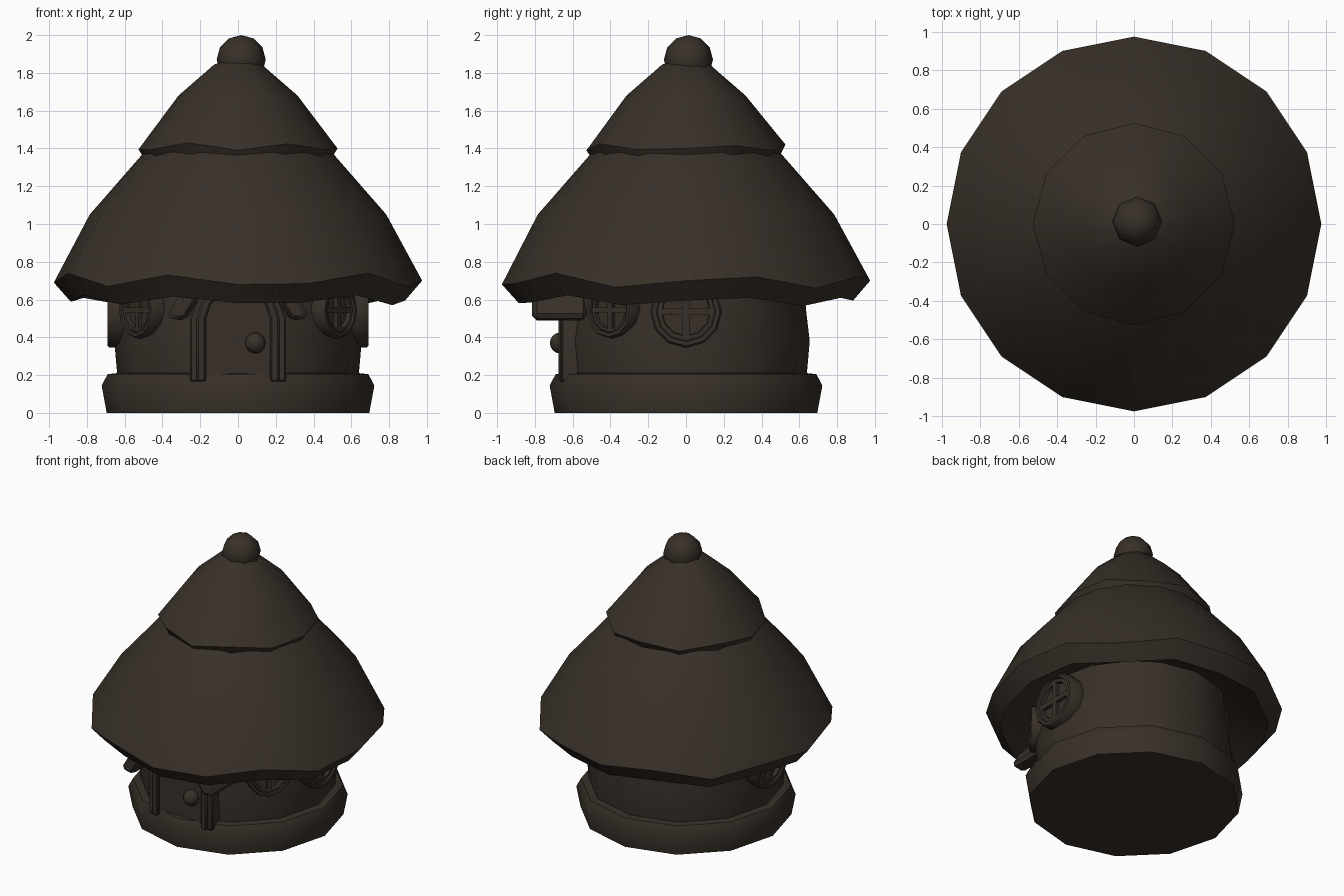
import bpy, bmesh
from math import sin, cos, pi, radians
from mathutils import Matrix, Vector

if "Cube" in bpy.data.objects:
    bpy.data.objects.remove(bpy.data.objects["Cube"])

mat = bpy.data.materials.new("dark_brown")
mat.diffuse_color = (0.04, 0.03, 0.022, 1)
mat.use_nodes = True
mat.node_tree.nodes["Principled BSDF"].inputs["Base Color"].default_value = mat.diffuse_color


def finish(bm, name, angle=40):
    bmesh.ops.recalc_face_normals(bm, faces=bm.faces)
    me = bpy.data.meshes.new(name)
    bm.to_mesh(me)
    bm.free()
    ob = bpy.data.objects.new(name, me)
    bpy.context.collection.objects.link(ob)
    me.materials.append(mat)
    bpy.ops.object.select_all(action='DESELECT')
    ob.select_set(True)
    bpy.context.view_layer.objects.active = ob
    bpy.ops.object.shade_smooth_by_angle(angle=radians(angle))
    return ob


def lathe(bm, profile, sides, wave=None):
    """Spin (radius, z, wave weight) points, starting at the front, and cap both ends."""
    rings = []
    for r, z, w in profile:
        ring = []
        for i in range(sides):
            a = -pi / 2 + 2 * pi * i / sides
            dz = w * wave[i] if wave else 0
            ring.append(bm.verts.new((r * cos(a), r * sin(a), z + dz)))
        rings.append(ring)
    for lo, hi in zip(rings, rings[1:]):
        for i in range(sides):
            j = (i + 1) % sides
            bm.faces.new((lo[i], lo[j], hi[j], hi[i]))
    bm.faces.new(rings[0])
    bm.faces.new(rings[-1])


def box(bm, centre, size):
    bmesh.ops.create_cube(bm, size=1, matrix=Matrix.Translation(centre) @ Matrix.Diagonal((*size, 1)))


def turned(name, profile, sides, wave=None, angle=40):
    bm = bmesh.new()
    lathe(bm, profile, sides, wave)
    return finish(bm, name, angle)


def band(name, inner, outer, y0, y1, bevel=0.0):
    """Arched band between two xz half-paths (x >= 0, ending at x = 0), mirrored."""
    def full(path):
        return path + [(-x, z) for x, z in reversed(path[:-1])]
    bm = bmesh.new()
    rows = []
    for (xi, zi), (xo, zo) in zip(full(inner), full(outer)):
        rows.append([bm.verts.new(p) for p in
                     ((xi, y0, zi), (xo, y0, zo), (xo, y1, zo), (xi, y1, zi))])
    for a, b in zip(rows, rows[1:]):
        for k in range(4):
            m = (k + 1) % 4
            bm.faces.new((a[k], a[m], b[m], b[k]))
    bm.faces.new(rows[0])
    bm.faces.new(rows[-1])
    if bevel:
        bmesh.ops.recalc_face_normals(bm, faces=bm.faces)
        edges = [e for e in bm.edges if e.calc_face_angle(0) > radians(50)]
        bmesh.ops.bevel(bm, geom=edges, offset=bevel, segments=1, affect='EDGES')
    return finish(bm, name)


# Stone footing and bulging round wall
turned("footing", [(0.695, 0, 0), (0.722, 0.145, 0), (0.69, 0.205, 0), (0.60, 0.215, 0)], 12)
turned("wall", [(0.635, 0.15, 0), (0.64, 0.21, 0), (0.655, 0.38, 0), (0.635, 0.55, 0), (0.62, 0.78, 0)], 12)

# Two thatch tiers with uneven eaves
eave = [-.02, -.015, .04, -.035, 0, .02, -.04, .02, 0, .03, -.03, .02, -.01, .04, -.03, .03]
turned("lower_thatch", [(0.60, 0.74, 0), (0.885, 0.595, .7), (0.975, 0.70, 1),
                        (0.785, 1.05, 0), (0.51, 1.365, 0), (0.44, 1.43, 0)], 16, eave, 45)
tier = [-.015, .02, -.01, -.005, .01, -.015, .015, -.01, .02, -.01, -.01, .025]
turned("upper_thatch", [(0.40, 1.38, 0), (0.495, 1.35, .6), (0.527, 1.405, 1),
                        (0.315, 1.68, 0), (0.125, 1.845, 0), (0.05, 1.87, 0)], 12, tier, 45)

# Roof finial
bm = bmesh.new()
bmesh.ops.create_uvsphere(bm, u_segments=8, v_segments=6, radius=0.13,
                          matrix=Matrix.Translation((0.017, 0.013, 1.87)))
finish(bm, "finial", 60)

# Door panel, two-step arched frame, doorknob and hood
def arch(w, spring, top):
    return [(w, 0.165), (w, spring), (w * 0.85, spring + (top - spring) * 0.5),
            (w * 0.5, spring + (top - spring) * 0.87), (0, top)]

panel = arch(0.18, 0.50, 0.66)
bm = bmesh.new()
pts = panel + [(-x, z) for x, z in reversed(panel[:-1])]
face = bm.faces.new([bm.verts.new((x, -0.655, z)) for x, z in pts])
ext = bmesh.ops.extrude_face_region(bm, geom=[face])
bmesh.ops.translate(bm, vec=Vector((0, 0.1, 0)),
                    verts=[v for v in ext["geom"] if isinstance(v, bmesh.types.BMVert)])
finish(bm, "door")
band("door_frame_inner", arch(0.17, 0.50, 0.65), arch(0.22, 0.50, 0.69), -0.675, -0.55, 0.01)
band("door_frame_outer", arch(0.21, 0.50, 0.68), arch(0.255, 0.50, 0.72), -0.66, -0.54, 0.01)

bm = bmesh.new()
bmesh.ops.create_uvsphere(bm, u_segments=10, v_segments=8, radius=0.056,
                          matrix=Matrix.Translation((0.092, -0.665, 0.37)))
finish(bm, "doorknob", 60)

band("door_hood", [(0.28, 0.485), (0.20, 0.61), (0.11, 0.675), (0, 0.70)],
     [(0.38, 0.505), (0.29, 0.66), (0.16, 0.74), (0, 0.77)], -0.815, -0.52, 0.025)


# Round windows with cross bars: large ones on the sides, small ones by the door
def window(name, angle, radius, z, face):
    bm = bmesh.new()
    s = radius / 0.19
    rim = [(0.19, -0.10), (0.19, -0.012), (0.18, 0), (0.158, 0), (0.154, -0.012),
           (0.146, -0.008), (0.130, -0.010), (0.126, -0.035), (0.05, -0.035)]
    lathe(bm, [(r * s, d, 0) for r, d in rim], 12)
    box(bm, (0, 0, -0.025), (0.27 * s, 0.036 * s, 0.03))
    box(bm, (0, 0, -0.025), (0.036 * s, 0.27 * s, 0.028))
    # local z points outward, local y stays up
    place = (Matrix.Translation((face * cos(angle), face * sin(angle), z))
             @ Matrix.Rotation(angle + pi / 2, 4, 'Z') @ Matrix.Rotation(pi / 2, 4, 'X'))
    bm.transform(place)
    finish(bm, name)


for side, a_big, a_small in (("right", 0, radians(-37)), ("left", pi, radians(217))):
    window(side + "_large_window", a_big, 0.19, 0.535, 0.692)
    window(side + "_small_window", a_small, 0.15, 0.545, 0.682)
